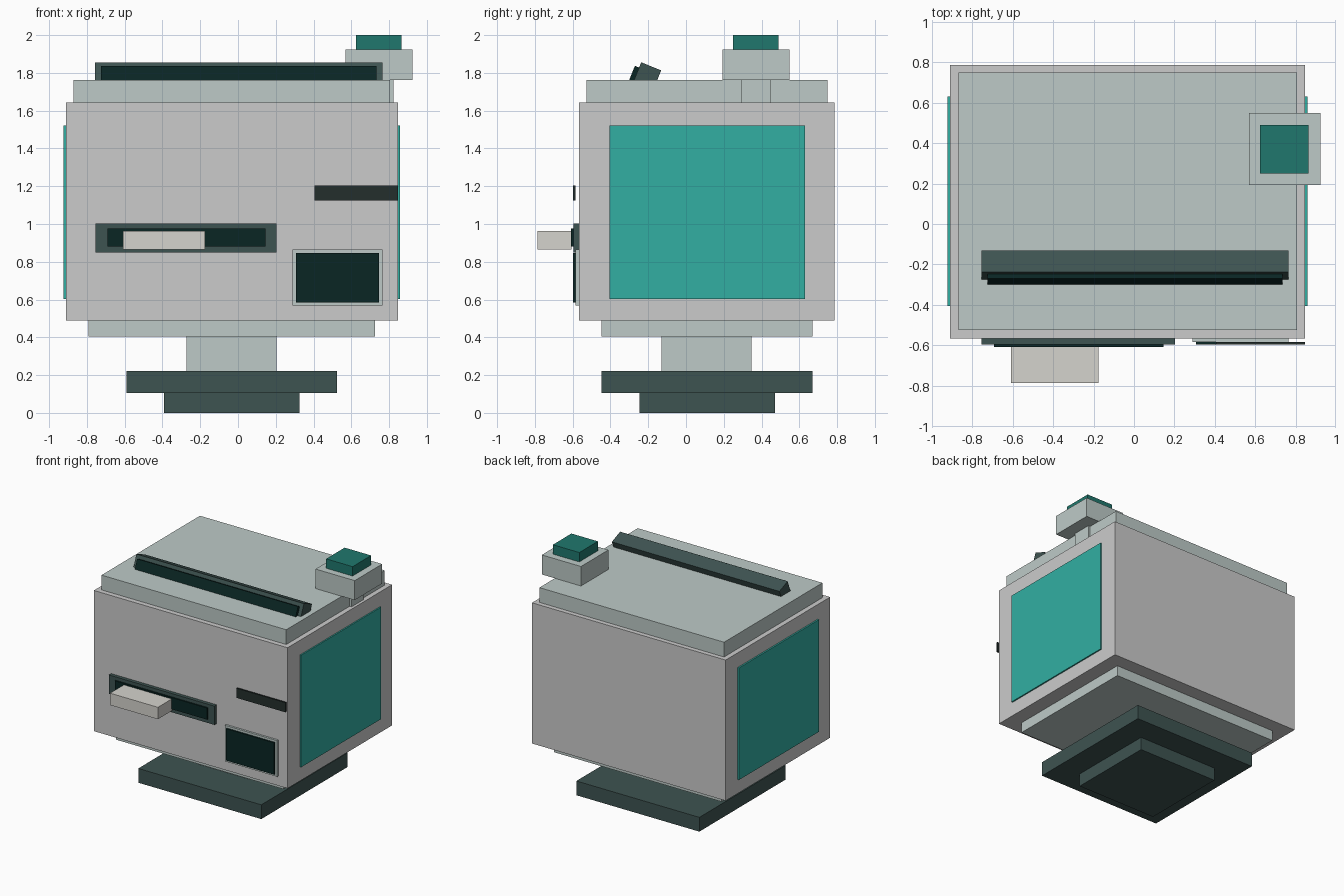
import bpy
from math import sin, cos, radians
from mathutils import Matrix, Vector

if "Cube" in bpy.data.objects:
    bpy.data.objects.remove(bpy.data.objects["Cube"])


def make_mat(name, rgb):
    # sRGB swatch to linear diffuse colour
    m = bpy.data.materials.new(name)
    m.diffuse_color = [(c / 255) ** 2.2 for c in rgb] + [1]
    m.use_nodes = True
    m.node_tree.nodes["Principled BSDF"].inputs["Base Color"].default_value = m.diffuse_color
    return m


SHELL = make_mat("shell_grey", (208, 212, 210))
PALE = make_mat("pale_green_grey", (188, 201, 198))
SLATE = make_mat("slate", (64, 84, 82))
DARK = make_mat("dark_glass", (18, 42, 40))
BLACK = make_mat("charcoal", (40, 50, 48))
TEAL = make_mat("teal", (53, 173, 161))
DEEP = make_mat("deep_teal", (37, 119, 109))
CREAM = make_mat("cream", (212, 210, 204))


def box(name, x, y, z, mat):
    """Box spanning the given (min, max) ranges."""
    bpy.ops.mesh.primitive_cube_add(size=1)
    o = bpy.context.object
    o.name = name
    lo, hi = Vector((x[0], y[0], z[0])), Vector((x[1], y[1], z[1]))
    o.data.transform(Matrix.Diagonal((*(hi - lo), 1)))
    o.location = (lo + hi) / 2
    o.data.materials.append(mat)
    return o


# Pedestal
box("foot", (-.393, .325), (-.247, .47), (0, .105), SLATE)
box("base_plate", (-.591, .525), (-.448, .671), (.105, .222), SLATE)
box("neck", (-.273, .204), (-.131, .347), (.222, .404), PALE)
box("under_plate", (-.792, .726), (-.448, .671), (.404, .488), PALE)

# Head and lid
box("head", (-.911, .847), (-.567, .787), (.488, 1.642), SHELL)
box("lid", (-.87, .806), (-.526, .749), (1.642, 1.763), PALE)

# Coloured side panels
for name, x in (("left_panel", (-.924, -.905)), ("right_panel", (.84, .858))):
    box(name, x, (-.406, .631), (.603, 1.522), TEAL)

# Button on the lid
box("button_post", (.668, .824), (.294, .449), (1.642, 1.763), PALE)
box("button_housing", (.569, .924), (.193, .549), (1.763, 1.923), PALE)
box("button_cap", (.625, .865), (.25, .49), (1.923, 2.0), DEEP)

# Front slot with a protruding tray
box("slot_frame", (-.754, .204), (-.596, -.567), (.848, 1.002), SLATE)
box("slot_opening", (-.692, .146), (-.608, -.596), (.88, .975), DARK)
box("tray", (-.61, -.176), (-.787, -.606), (.866, .964), CREAM)

# Small display and trim strip
box("display_frame", (.289, .765), (-.584, -.567), (.568, .864), PALE)
box("display_screen", (.307, .746), (-.597, -.584), (.585, .846), DARK)
box("trim_strip", (.405, .847), (-.597, -.584), (1.124, 1.203), BLACK)

# Tilted slot sunk into the lid, laid out from its upper front edge
TILT = radians(-22)
back = Vector((0, cos(TILT), sin(TILT)))
down = Vector((0, sin(TILT), -cos(TILT)))
corner = Vector((.004, -.237, 1.856))


def tilted(name, width, depth, height, start, mat):
    o = box(name, (-width / 2, width / 2), (-depth / 2, depth / 2),
            (-height / 2, height / 2), mat)
    o.location = start + back * depth / 2 + down * height / 2
    o.rotation_euler.x = TILT


tilted("lid_slot_frame", 1.52, .114, .15, corner, SLATE)
tilted("lid_slot_opening", 1.46, .025, .095, corner + down * .03 - back * .024, DARK)
